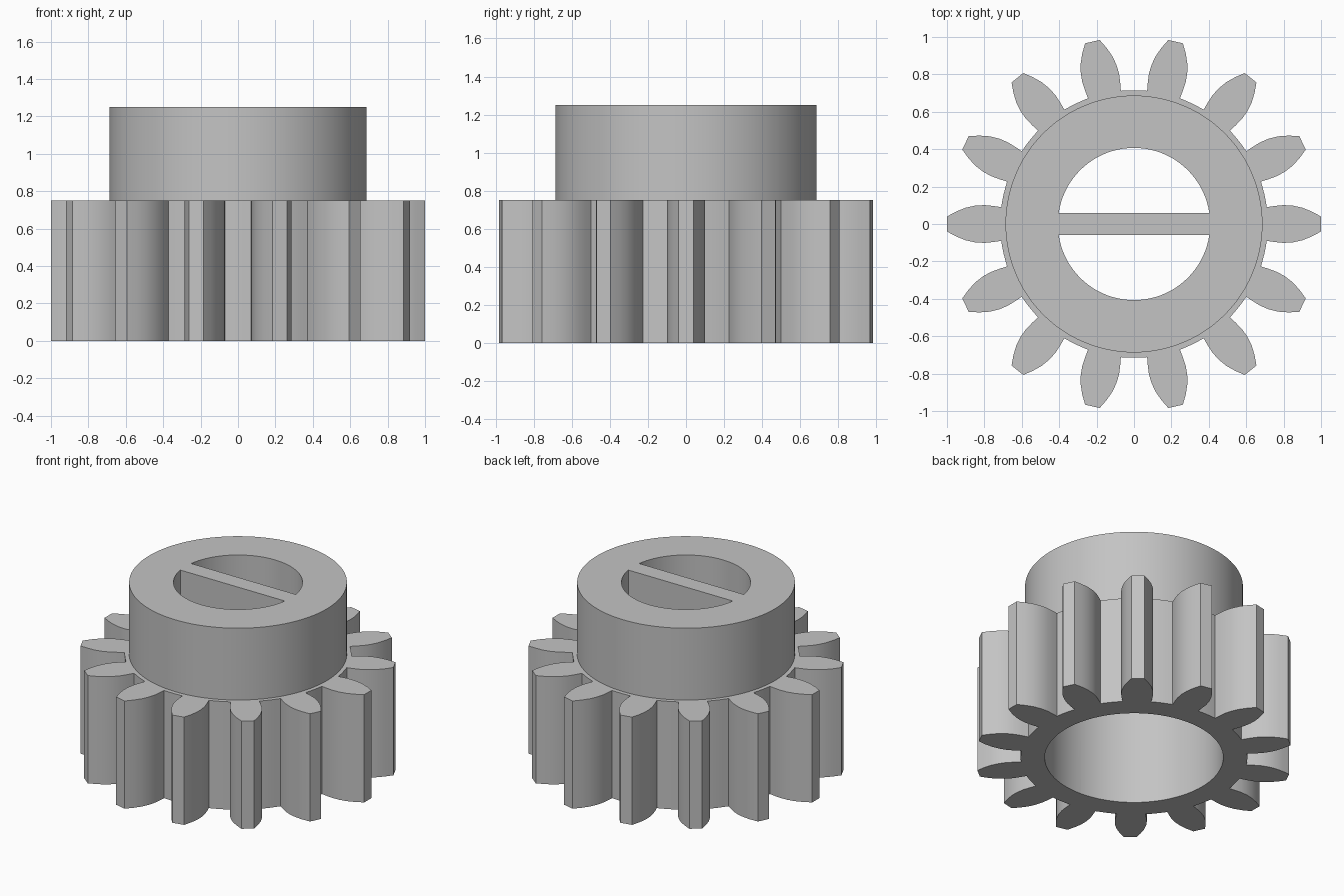
import bpy, bmesh, math
from math import cos, sin, pi

TEETH = 14
ROOT_R, COLLAR_R, BORE_R, HOLE_R = 0.715, 0.687, 0.563, 0.407
GEAR_H, TOTAL_H = 0.75, 1.25
BAR_HALF = 0.06

cube = bpy.data.objects.get("Cube")
if cube:
    bpy.data.objects.remove(cube, do_unlink=True)

grey = bpy.data.materials.new("plain grey")
grey.use_nodes = True
colour = (0.55, 0.55, 0.55, 1)
grey.diffuse_color = colour
grey.node_tree.nodes["Principled BSDF"].inputs["Base Color"].default_value = colour


def prism(name, outline, z0, z1):
    """Extrude a closed counter-clockwise outline from z0 to z1."""
    bm = bmesh.new()
    base = bm.faces.new([bm.verts.new((x, y, z0)) for x, y in outline])
    top = bmesh.ops.extrude_face_region(bm, geom=[base], use_keep_orig=True)["geom"]
    moved = [v for v in top if isinstance(v, bmesh.types.BMVert)]
    bmesh.ops.translate(bm, verts=moved, vec=(0, 0, z1 - z0))
    bmesh.ops.recalc_face_normals(bm, faces=bm.faces)
    mesh = bpy.data.meshes.new(name)
    bm.to_mesh(mesh)
    bm.free()
    mesh.materials.append(grey)
    ob = bpy.data.objects.new(name, mesh)
    bpy.context.collection.objects.link(ob)
    return ob


def arc(r, a0, a1, n):
    return [(r * cos(a0 + (a1 - a0) * i / n), r * sin(a0 + (a1 - a0) * i / n))
            for i in range(n + 1)]


def circle(r, n=96):
    return arc(r, 0, 2 * pi, n)[:-1]


def combine(target, other, operation):
    """Apply a boolean and remove the helper."""
    other.hide_render = True
    mod = target.modifiers.new(operation.lower(), 'BOOLEAN')
    mod.operation, mod.object, mod.solver = operation, other, 'EXACT'
    bpy.context.view_layer.objects.active = target
    bpy.ops.object.modifier_apply(modifier=mod.name)
    bpy.data.objects.remove(other, do_unlink=True)


# Curved tooth flank: (distance from axis, half width), root to tip
flank = [(0.71, 0.09), (0.75, 0.096), (0.80, 0.101), (0.85, 0.098),
         (0.90, 0.087), (0.95, 0.067), (1.0, 0.04)]
tooth = [(r, -w) for r, w in flank] + [(r, w) for r, w in reversed(flank)]
step = 2 * pi / TEETH
root_angle = math.atan2(flank[0][1], flank[0][0])
outline = []
for k in range(TEETH):
    a = k * step
    outline += [(x * cos(a) - y * sin(a), x * sin(a) + y * cos(a)) for x, y in tooth]
    outline += arc(ROOT_R, a + root_angle, a + step - root_angle, 4)[1:-1]

# Toothed body with the collar on top
pinion = prism("pinion_gear", outline, 0, GEAR_H)
combine(pinion, prism("collar", circle(COLLAR_R), GEAR_H - 0.1, TOTAL_H), 'UNION')

# Wide bore below the collar
combine(pinion, prism("bore_cutter", circle(BORE_R), -0.1, GEAR_H), 'DIFFERENCE')

# Two half-round openings that leave a bar across the collar
start = math.asin(BAR_HALF / HOLE_R)
for turn in (0, pi):
    half = arc(HOLE_R, turn + start, turn + pi - start, 40)
    combine(pinion, prism("opening_cutter", half, GEAR_H - 0.1, TOTAL_H + 0.1), 'DIFFERENCE')

# Smooth curved walls, crisp edges
bpy.ops.object.select_all(action='DESELECT')
pinion.select_set(True)
bpy.context.view_layer.objects.active = pinion
bpy.ops.object.shade_smooth_by_angle(angle=math.radians(30))
